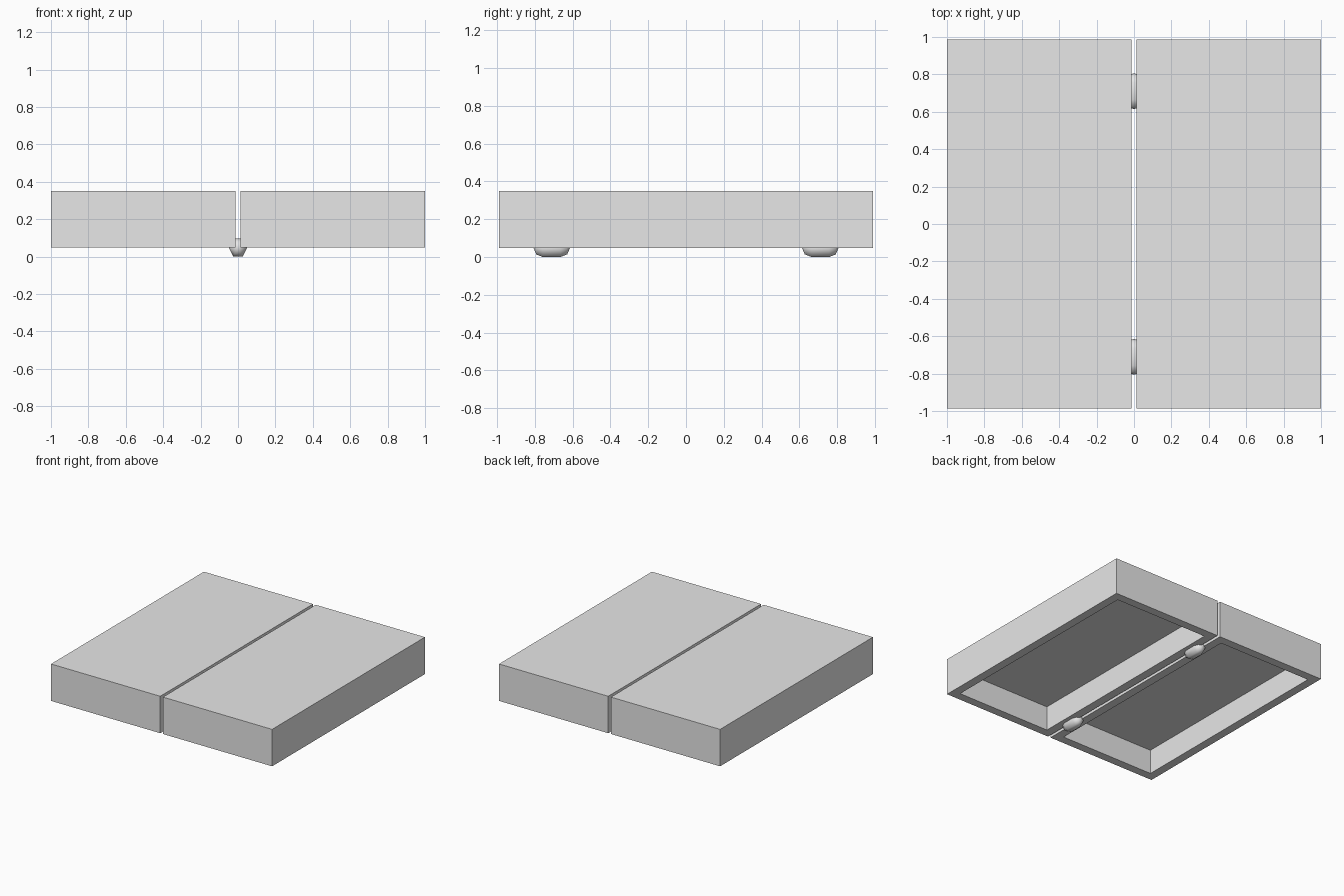
import bpy, bmesh, math
from mathutils import Vector

old = bpy.data.objects.get("Cube")
if old:
    bpy.data.objects.remove(old, do_unlink=True)

grey = bpy.data.materials.new("plain grey")
grey.use_nodes = True
grey.diffuse_color = (0.8, 0.8, 0.8, 1)
grey.node_tree.nodes["Principled BSDF"].inputs["Base Color"].default_value = (0.8, 0.8, 0.8, 1)

WIDTH, LENGTH = 0.9877, 1.9753      # one tray
BOTTOM, TOP = 0.048, 0.35
WALL, DEPTH = 0.0988, 0.2


def finish(name, bm, smooth=False):
    bmesh.ops.recalc_face_normals(bm, faces=bm.faces)
    mesh = bpy.data.meshes.new(name)
    bm.to_mesh(mesh)
    bm.free()
    mesh.materials.append(grey)
    for p in mesh.polygons:
        p.use_smooth = smooth
    obj = bpy.data.objects.new(name, mesh)
    bpy.context.collection.objects.link(obj)
    return obj


def tray(name, side):
    """Box with a recess sunk into its underside."""
    bm = bmesh.new()
    bmesh.ops.create_cube(bm, size=1)
    bmesh.ops.scale(bm, vec=(WIDTH, LENGTH, TOP - BOTTOM), verts=bm.verts)
    centre = Vector((side * (1 - WIDTH / 2), 0, (TOP + BOTTOM) / 2))
    bmesh.ops.translate(bm, vec=centre, verts=bm.verts)
    floor = min(bm.faces, key=lambda f: f.calc_center_median().z)
    bmesh.ops.inset_region(bm, faces=[floor], thickness=WALL)
    # sink the recess with real walls
    ext = bmesh.ops.extrude_discrete_faces(bm, faces=[floor])
    bmesh.ops.translate(bm, vec=(0, 0, DEPTH), verts=ext["faces"][0].verts)
    return finish(name, bm)


def hinge(name, y):
    """Six-sided capsule lying along y between the trays."""
    bm = bmesh.new()
    r, half_h, body = 0.0494, 0.048, 0.047
    cap = [(body + r * math.sin(a), math.cos(a)) for a in (0, math.pi / 4)]
    stations = [(-d, s) for d, s in reversed(cap)] + cap
    rings = []
    for dy, s in stations:
        ring = []
        for i in range(6):
            a = i * math.pi / 3
            ring.append(bm.verts.new((r * s * math.cos(a), y + dy,
                        BOTTOM + half_h * s * math.sin(a) / math.sin(math.pi / 3))))
        rings.append(ring)
    for a, b in zip(rings, rings[1:]):
        for i in range(6):
            j = (i + 1) % 6
            bm.faces.new((a[i], a[j], b[j], b[i]))
    for ring, sign in ((rings[0], -1), (rings[-1], 1)):
        tip = bm.verts.new((0, y + sign * (body + r), BOTTOM))
        for i in range(6):
            bm.faces.new((ring[i], ring[(i + 1) % 6], tip))
    return finish(name, bm, smooth=True)


tray("left_tray", 1)
tray("right_tray", -1)
hinge("front_hinge", -0.71)
hinge("back_hinge", 0.71)
